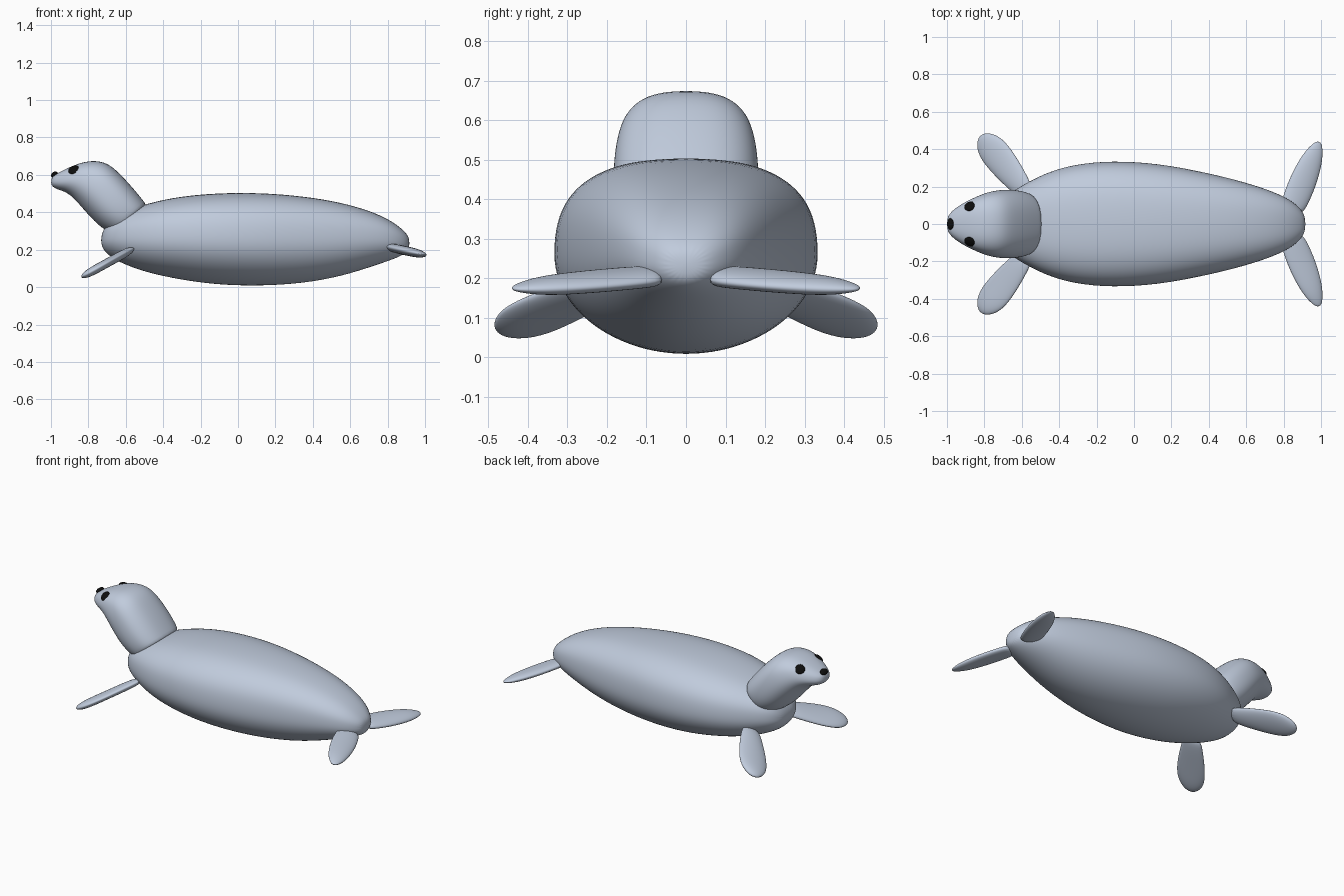
import bpy, bmesh, math
from mathutils import Vector

cube = bpy.data.objects.get("Cube")
if cube:
    bpy.data.objects.remove(cube, do_unlink=True)


def material(name, color, rough):
    m = bpy.data.materials.new(name)
    m.use_nodes = True
    m.diffuse_color = color
    b = m.node_tree.nodes["Principled BSDF"]
    b.inputs["Base Color"].default_value = color
    b.inputs["Roughness"].default_value = rough
    return m


skin = material("pale blue grey skin", (0.53, 0.60, 0.72, 1), 0.6)
black = material("black", (0.004, 0.004, 0.004, 1), 0.4)


def finish(bm, name, mat, levels):
    bmesh.ops.recalc_face_normals(bm, faces=bm.faces)
    me = bpy.data.meshes.new(name)
    bm.to_mesh(me)
    bm.free()
    me.materials.append(mat)
    me.shade_smooth()
    ob = bpy.data.objects.new(name, me)
    bpy.context.collection.objects.link(ob)
    if levels:
        mod = ob.modifiers.new("smooth", 'SUBSURF')
        mod.levels = mod.render_levels = levels
    return ob


def loft(name, rings, exp_top=2.0, exp_low=2.0, n=24):
    """Skin superellipse rings given as (centre, half width vector, half height vector)."""
    bm = bmesh.new()
    loops = []
    for c, u, v in rings:
        loop = []
        for i in range(n):
            a = 2 * math.pi * i / n
            ca, sa = math.cos(a), math.sin(a)
            p = 2 / (exp_top if sa > 0 else exp_low)
            pos = c + u * math.copysign(abs(ca) ** p, ca) + v * math.copysign(abs(sa) ** p, sa)
            loop.append(bm.verts.new(pos))
        loops.append(loop)
    for a, b in zip(loops, loops[1:]):
        for i in range(n):
            j = (i + 1) % n
            bm.faces.new((a[i], a[j], b[j], b[i]))
    bm.faces.new(loops[0])
    bm.faces.new(loops[-1])
    return finish(bm, name, skin, 2)


def upright(sections):
    """Rings from (top x, top z, bottom x, bottom z, half width)."""
    rings = []
    for tx, tz, bx, bz, w in sections:
        t, b = Vector((tx, 0, tz)), Vector((bx, 0, bz))
        rings.append(((t + b) / 2, Vector((0, w, 0)), (t - b) / 2))
    return rings


# Body: x, bottom, top, half width
body = [(-.732, .225, .275, .05), (-.71, .185, .33, .115), (-.66, .145, .385, .17),
        (-.57, .105, .42, .225), (-.46, .07, .455, .28), (-.32, .04, .485, .322),
        (-.12, .01, .505, .342), (.12, .003, .507, .328), (.35, .018, .488, .285),
        (.55, .055, .455, .238), (.72, .11, .405, .185), (.83, .148, .35, .135),
        (.89, .175, .30, .085), (.917, .20, .265, .04)]
loft("body", upright([(x, t, x, b, w) for x, b, t, w in body]), 2.6, 2.0)

# Neck and head in one tapering sweep
head = [(-.485, .435, -.66, .28, .15), (-.497, .452, -.675, .285, .172),
        (-.56, .53, -.74, .322, .186), (-.635, .612, -.80, .385, .184),
        (-.70, .668, -.85, .443, .172), (-.78, .679, -.89, .487, .148),
        (-.855, .662, -.93, .512, .122), (-.93, .628, -.97, .523, .088),
        (-.982, .60, -.993, .538, .055), (-.997, .585, -1.0, .555, .025)]
loft("head", upright(head), 2.5, 2.2)


# Flippers: flat paddles lying in a plane that slopes along x
def flipper(name, root, tip, slope, base_z, thick, widths, side):
    r, t = Vector(root), Vector(tip)
    d = (t - r).normalized()
    lift = lambda x, y: Vector((x, y * side, base_z + slope * (x - root[0])))
    normal = Vector((-slope, 0, 1)).normalized()
    rings = []
    for f, w in widths:
        p, q = r.lerp(t, f), Vector((d.y, -d.x)) * w
        c = lift(p.x, p.y)
        u = lift(p.x + q.x, p.y + q.y) - c
        rings.append((c, u, normal * thick * min(1, w / .06)))
    loft(name, rings, n=16)


front_w = [(0, .045), (.15, .06), (.4, .075), (.65, .083), (.83, .074), (.95, .045), (1, .014)]
rear_w = [(0, .055), (.1, .07), (.35, .075), (.6, .068), (.8, .053), (.94, .03), (1, .01)]
for side, label in ((1, "back"), (-1, "front")):
    flipper("fore_flipper_" + label, (-.58, .17), (-.817, .475), .55, .195, .024, front_w, side)
    flipper("hind_flipper_" + label, (.84, .07), (.99, .44), -.22, .207, .025, rear_w, side)


# Eyes and nose: flattened beads set into the skin
def bead(name, loc, normal, size):
    bm = bmesh.new()
    bmesh.ops.create_uvsphere(bm, u_segments=20, v_segments=12, radius=1)
    ob = finish(bm, name, black, 0)
    ob.location, ob.scale = loc, size
    ob.rotation_euler = Vector(normal).to_track_quat('Z', 'Y').to_euler()


for side, label in ((1, "back"), (-1, "front")):
    bead("eye_" + label, (-.877, .095 * side, .626), (-.3, .65 * side, .7), (.031, .031, .014))
bead("nose", (-.982, 0, .602), (-.6, 0, .8), (.031, .02, .014))
